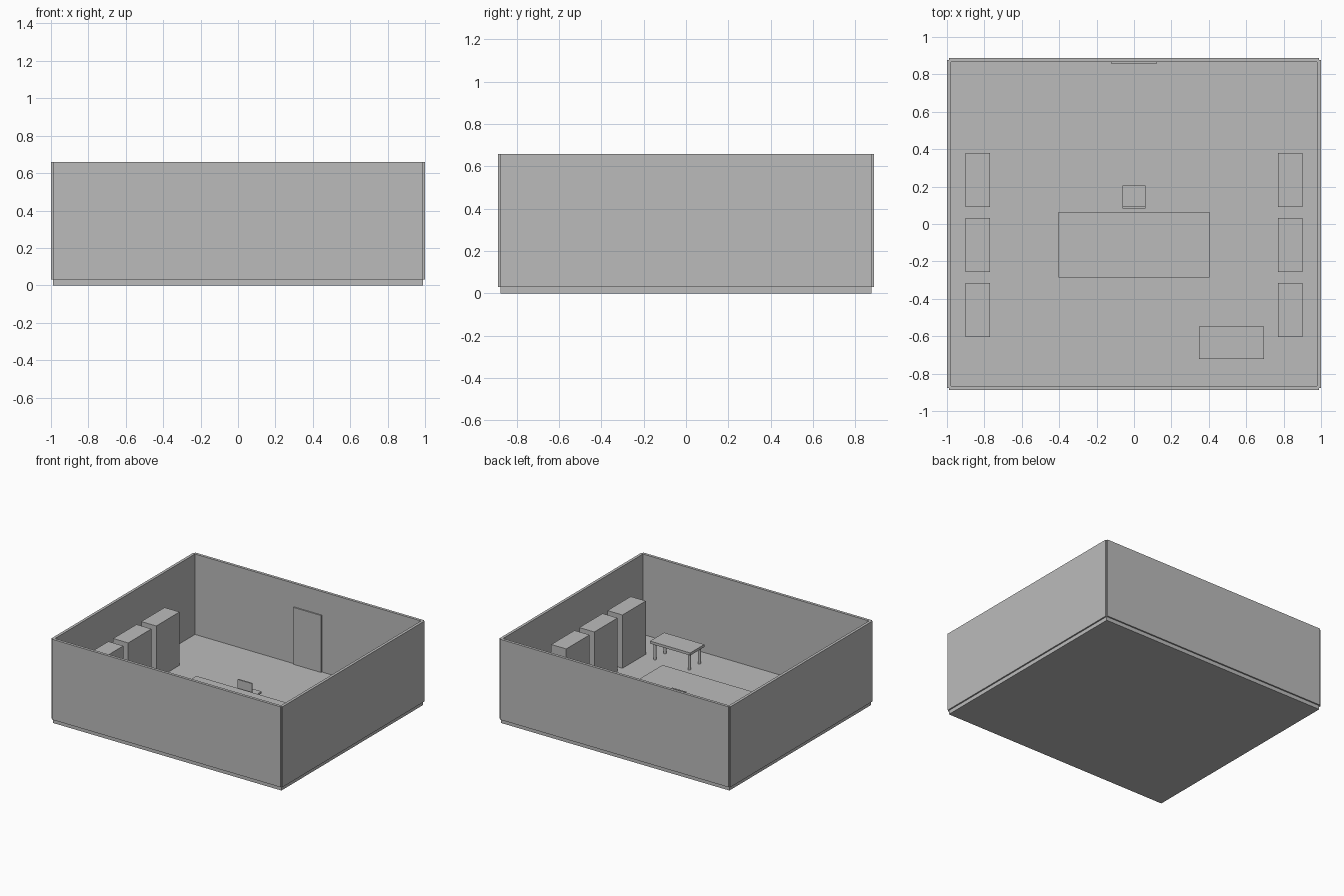
import bpy

if "Cube" in bpy.data.objects:
    bpy.data.objects.remove(bpy.data.objects["Cube"])

grey = bpy.data.materials.new("plain grey")
grey.diffuse_color = (0.5, 0.5, 0.5, 1)
grey.use_nodes = True
grey.node_tree.nodes["Principled BSDF"].inputs["Base Color"].default_value = grey.diffuse_color
FLOOR = 0.03


def box(name, x0, x1, y0, y1, z0, z1):
    bpy.ops.mesh.primitive_cube_add(size=1, location=((x0 + x1) / 2, (y0 + y1) / 2, (z0 + z1) / 2))
    o = bpy.context.object
    o.name = name
    o.scale = (x1 - x0, y1 - y0, z1 - z0)
    bpy.ops.object.transform_apply(location=False, rotation=False, scale=True)
    o.data.materials.append(grey)
    return o


def legs(name, x0, x1, y0, y1, top, r, inset):
    for x in (x0 + inset, x1 - inset):
        for y in (y0 + inset, y1 - inset):
            bpy.ops.mesh.primitive_cylinder_add(vertices=16, radius=r, depth=top - FLOOR,
                                                location=(x, y, (top + FLOOR) / 2))
            o = bpy.context.object
            o.name = name
            o.data.materials.append(grey)
            bpy.ops.object.shade_smooth_by_angle()


def table(name, x0, x1, y0, y1, top, thick):
    box(name + "_top", x0, x1, y0, y1, top - thick, top)
    legs(name + "_leg", x0, x1, y0, y1, top - thick, 0.011, 0.025)


# floor slab and the four walls, centred on its edges
X, Y, T, H = 0.989, 0.876, 0.011, 0.659
box("floor", -X, X, -Y, Y, 0, FLOOR)
for s, n in ((-1, "front_wall"), (1, "back_wall")):
    box(n, -X, X, s * Y - T, s * Y + T, FLOOR, H)
for s, n in ((-1, "left_wall"), (1, "right_wall")):
    box(n, s * X - T, s * X + T, -Y, Y, FLOOR, H)

# door on the back wall
box("door", -0.12, 0.12, 0.855, 0.866, FLOOR, 0.475)

# three cabinets along each side
for s in (-1, 1):
    for y in (0.235, -0.112, -0.46):
        cx = s * 0.836
        box("cabinet", cx - 0.065, cx + 0.065, y - 0.144, y + 0.144, FLOOR, 0.447)

# central desk and side table
table("desk", -0.404, 0.404, -0.287, 0.063, 0.165, 0.02)
table("side_table", 0.347, 0.695, -0.722, -0.548, 0.175, 0.02)

# chair
box("chair_seat", -0.061, 0.061, 0.083, 0.205, 0.1, 0.114)
box("chair_back", -0.061, 0.061, 0.083, 0.094, 0.114, 0.222)
legs("chair_leg", -0.061, 0.061, 0.083, 0.205, 0.1, 0.006, 0.012)
